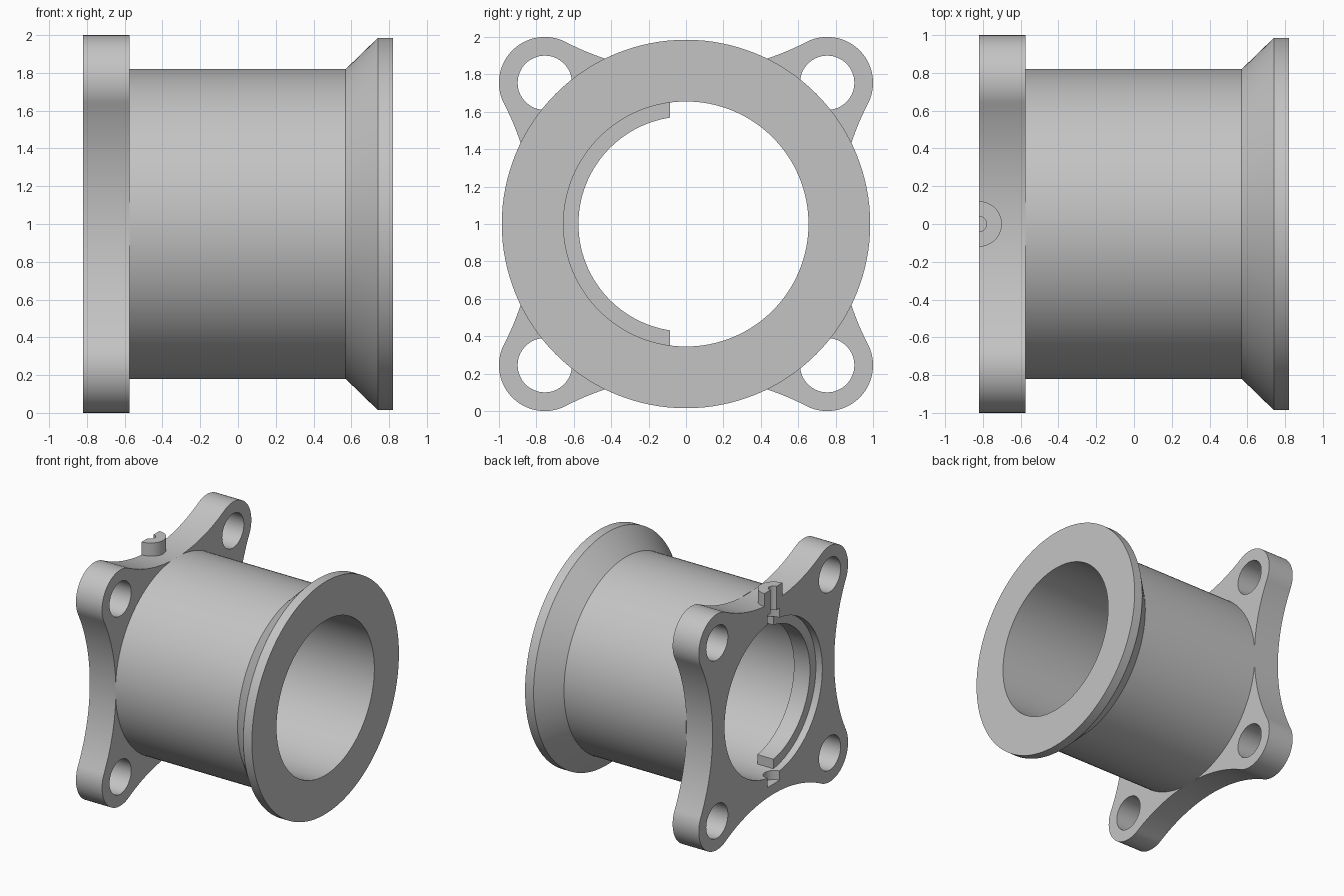
import bpy, bmesh
from math import sin, cos, pi, atan2, hypot
from mathutils import Vector

if "Cube" in bpy.data.objects:
    bpy.data.objects.remove(bpy.data.objects["Cube"], do_unlink=True)

SEG = 128
MID = 1.0                        # height of the bore axis
BACK, FACE, END = -0.82, -0.575, 0.82
BORE, TUBE, RIM = 0.655, 0.82, 0.985
LUG, LUG_R, LUG_HOLE = 0.755, 0.245, 0.145

steel = bpy.data.materials.new("plain grey metal")
steel.use_nodes = True
grey = (0.55, 0.55, 0.55, 1)
steel.diffuse_color = grey
steel.node_tree.nodes["Principled BSDF"].inputs["Base Color"].default_value = grey


def arc(cx, cy, r, start, end, n):
    steps = [start + (end - start) * i / n for i in range(n + 1)]
    return [(cx + r * cos(t), cy + r * sin(t)) for t in steps]


def circle(cx, cy, r, n=SEG):
    return arc(cx, cy, r, 0, 2 * pi, n)[:-1]


def finish(name, bm):
    bmesh.ops.recalc_face_normals(bm, faces=bm.faces[:])
    mesh = bpy.data.meshes.new(name)
    bm.to_mesh(mesh)
    bm.free()
    mesh.materials.append(steel)
    obj = bpy.data.objects.new(name, mesh)
    bpy.context.collection.objects.link(obj)
    return obj


def prism(name, points, low, high, axis="x"):
    """Extrude an outline along x (points are y, z offset) or z (points are x, y)."""
    def place(p, d):
        return (d, p[0], p[1] + MID) if axis == "x" else (p[0], p[1], d + MID)
    bm = bmesh.new()
    face = bm.faces.new([bm.verts.new(place(p, low)) for p in points])
    new = bmesh.ops.extrude_face_region(bm, geom=[face])["geom"]
    shift = Vector(place((0, 0), high)) - Vector(place((0, 0), low))
    bmesh.ops.translate(bm, vec=shift, verts=[v for v in new if isinstance(v, bmesh.types.BMVert)])
    return finish(name, bm)


def lathe(name, profile):
    """Spin a closed (x, radius) profile around the bore axis."""
    bm = bmesh.new()
    rings = [[bm.verts.new((x, y, z + MID)) for y, z in circle(0, 0, r)] for x, r in profile]
    for i, ring in enumerate(rings):
        after = rings[(i + 1) % len(rings)]
        for j in range(SEG):
            k = (j + 1) % SEG
            bm.faces.new((ring[j], ring[k], after[k], after[j]))
    return finish(name, bm)


def select_only(obj):
    bpy.ops.object.select_all(action="DESELECT")
    obj.select_set(True)
    bpy.context.view_layer.objects.active = obj


def cut(obj, cutter):
    cutter.hide_render = True
    select_only(obj)
    mod = obj.modifiers.new("cut", "BOOLEAN")
    mod.operation, mod.solver, mod.object = "DIFFERENCE", "EXACT", cutter
    bpy.ops.object.modifier_apply(modifier=mod.name)
    bpy.data.objects.remove(cutter, do_unlink=True)


# Tube with flared rim
tube = lathe("flared_tube", [(FACE, BORE), (FACE, TUBE), (0.57, TUBE),
                             (0.74, RIM), (END, RIM), (END, BORE)])

# Four-lug flange: round lugs joined by tangent concave arcs
waist = 0.815
centre = (2 * LUG ** 2 - (waist - LUG_R) ** 2) / (2 * (LUG - waist + LUG_R))
sweep = centre - waist
lean = atan2(LUG, centre - LUG)
quarter = arc(0, centre, sweep, -pi / 2 - lean, -pi / 2 + lean, 40)
quarter += arc(LUG, LUG, LUG_R, pi / 2 + lean, -lean, 40)[1:-1]
outline = []
for _ in range(4):
    outline += quarter
    quarter = [(y, -x) for x, y in quarter]
flange = prism("lug_flange", outline, BACK, FACE)

# Bore and bolt holes
cut(flange, prism("bore_cutter", circle(0, 0, BORE), BACK - 0.1, FACE + 0.1))
for sy in (-1, 1):
    for sz in (-1, 1):
        hole = circle(sy * LUG, sz * LUG, LUG_HOLE, 64)
        cut(flange, prism("bolt_cutter", hole, BACK - 0.1, FACE + 0.1))

# Half-round pivot pockets above and below the bore, and the upper pin hole
for low, high in ((0.5, 0.73), (-0.73, -0.5)):
    cut(flange, prism("pocket_cutter", circle(BACK, 0, 0.08, 48), low, high, "z"))
cut(flange, prism("pin_cutter", circle(BACK, 0, 0.04, 32), 0.6, 0.95, "z"))

# Half-round boss around the pin hole
half = arc(BACK, 0, 0.12, -pi / 2, pi / 2, 32) + arc(BACK, 0, 0.04, pi / 2, -pi / 2, 16)
boss = prism("pin_boss", half, 0.79, 0.93, "z")

# Half-ring stop inside the bore
edge, inner, outer = -0.085, 0.575, BORE + 0.004


def stop_arc(r, flip):
    t = atan2((r * r - edge * edge) ** 0.5, edge)
    return arc(0, 0, r, *((2 * pi - t, t) if flip else (t, 2 * pi - t)), 64)


stop = prism("valve_stop", stop_arc(outer, False) + stop_arc(inner, True),
             BACK + 0.06, BACK + 0.21)

# Smooth rounds, sharp edges
for part in (tube, flange, boss, stop):
    select_only(part)
    bpy.ops.object.shade_smooth_by_angle(angle=pi / 7)
